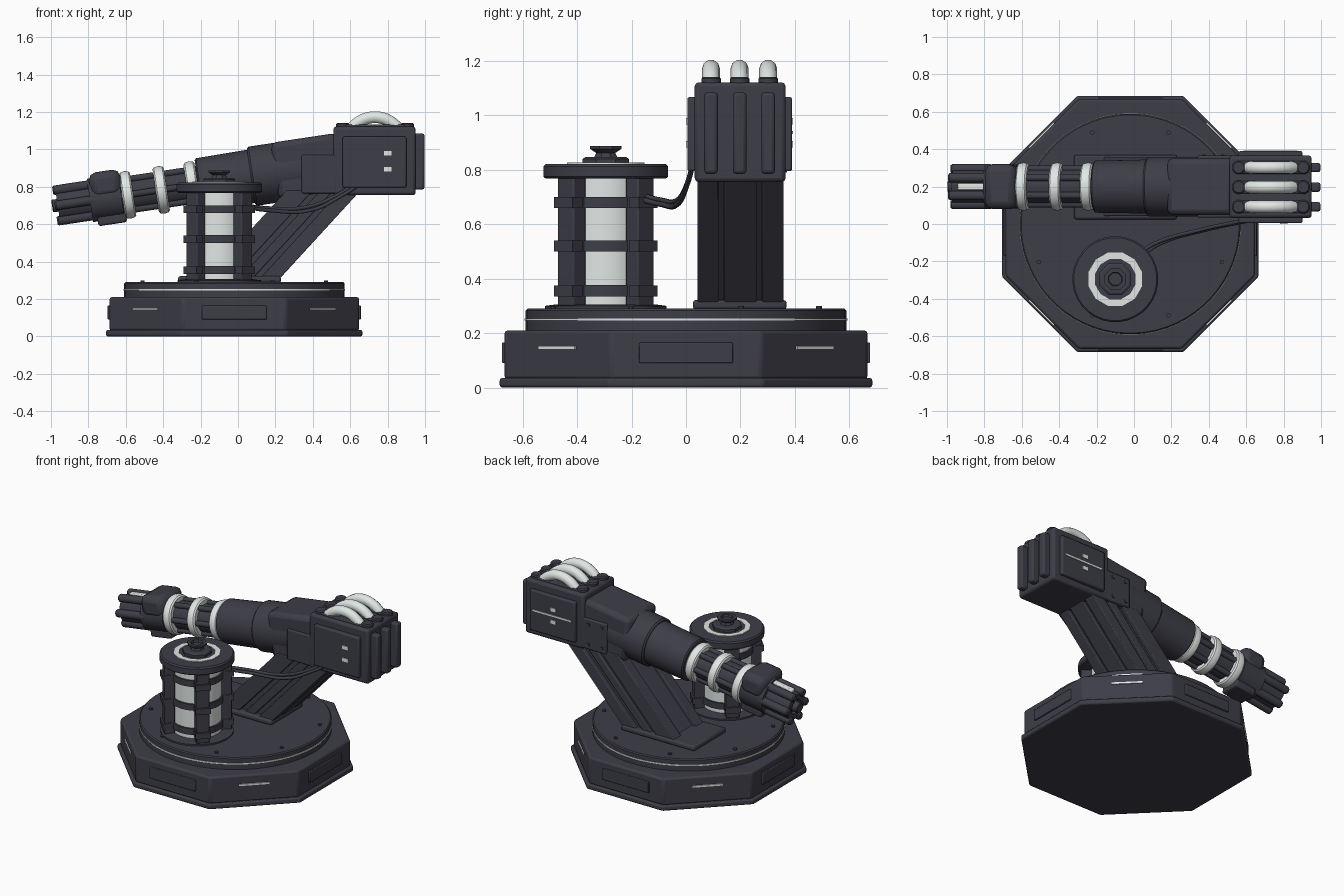
import bpy, bmesh
from math import pi, sin, cos, radians
from mathutils import Matrix, Vector

if "Cube" in bpy.data.objects:
    bpy.data.objects.remove(bpy.data.objects["Cube"])


def material(name, rgb, rough):
    m = bpy.data.materials.new(name)
    m.use_nodes = True
    m.diffuse_color = (*rgb, 1)
    node = m.node_tree.nodes["Principled BSDF"]
    node.inputs["Base Color"].default_value = (*rgb, 1)
    node.inputs["Roughness"].default_value = rough
    return m


DARK = material("dark gunmetal", (0.047, 0.047, 0.064), 0.6)
WHITE = material("pale white", (0.78, 0.83, 0.81), 0.5)
I = Matrix.Identity(4)


def finish(name, bm, mat, matrix=I, bevel=0):
    bmesh.ops.recalc_face_normals(bm, faces=bm.faces)
    me = bpy.data.meshes.new(name)
    bm.to_mesh(me)
    bm.free()
    me.materials.append(mat)
    ob = bpy.data.objects.new(name, me)
    bpy.context.collection.objects.link(ob)
    ob.matrix_world = matrix
    if bevel:
        mod = ob.modifiers.new("bevel", 'BEVEL')
        mod.width = bevel
        mod.segments = 2
        mod.limit_method = 'ANGLE'
    bpy.ops.object.select_all(action='DESELECT')
    ob.select_set(True)
    bpy.context.view_layer.objects.active = ob
    bpy.ops.object.shade_smooth_by_angle(angle=radians(32))
    return ob


def box(name, x, y, z, mat=DARK, matrix=I, bevel=0.0):
    bm = bmesh.new()
    bmesh.ops.create_cube(bm, size=1)
    for v in bm.verts:
        v.co = [(a + b) / 2 + c * (b - a) for (a, b), c in zip((x, y, z), v.co)]
    return finish(name, bm, mat, matrix, bevel)


def lathe(name, profile, mat=DARK, matrix=I, seg=32, closed=False, bevel=0.0):
    """Spin (radius, height) points about z; open profiles are capped."""
    bm = bmesh.new()
    rings = []
    for r, h in profile:
        angles = [2 * pi * (i + 0.5) / seg for i in range(seg)]
        rings.append([bm.verts.new((r * cos(a), r * sin(a), h)) for a in angles])
    pairs = list(zip(rings, rings[1:]))
    if closed:
        pairs.append((rings[-1], rings[0]))
    else:
        bm.faces.new(rings[0])
        bm.faces.new(rings[-1])
    for lo, hi in pairs:
        for i in range(seg):
            j = (i + 1) % seg
            bm.faces.new((lo[i], lo[j], hi[j], hi[i]))
    return finish(name, bm, mat, matrix, bevel)


def tube(name, pts, r, mat=DARK):
    """Smooth round tube through the points."""
    cu = bpy.data.curves.new(name, 'CURVE')
    cu.dimensions = '3D'
    cu.bevel_depth = r
    cu.bevel_resolution = 3
    cu.use_fill_caps = True
    sp = cu.splines.new('BEZIER')
    sp.bezier_points.add(len(pts) - 1)
    for p, co in zip(sp.bezier_points, pts):
        p.co = co
        p.handle_left_type = p.handle_right_type = 'AUTO'
    ob = bpy.data.objects.new(name, cu)
    ob.data.materials.append(mat)
    bpy.context.collection.objects.link(ob)


def at(x, y, z=0.0):
    return Matrix.Translation((x, y, z))


# --- Octagonal base ---
CENTRE = at(-0.02, 0)
OCT = 1 / cos(pi / 8)
lathe("base_lip", [(0.685 * OCT, 0), (0.685 * OCT, 0.035)], matrix=CENTRE, seg=8, bevel=0.01)
lathe("base_body", [(0.667 * OCT, 0.03), (0.667 * OCT, 0.21)], matrix=CENTRE, seg=8, bevel=0.012)
for k in range(8):
    face = CENTRE @ Matrix.Rotation(k * pi / 4, 4, 'Z')
    if k % 2 == 0:
        box("base_panel", (0.65, 0.677), (-0.172, 0.172), (0.09, 0.165), matrix=face, bevel=0.004)
    else:
        box("base_light_strip", (0.65, 0.674), (-0.095, 0.095), (0.14, 0.152), WHITE, face)

# --- Turntable ---
lathe("turntable", [(0.59, 0.2), (0.59, 0.283), (0.583, 0.29)], matrix=CENTRE, seg=64)
lathe("turntable_light_ring", [(0.58, 0.246), (0.594, 0.246), (0.594, 0.254), (0.58, 0.254)],
      WHITE, CENTRE, 64, True)
for k in range(8):
    a = pi / 8 + k * pi / 4
    lathe("turntable_bolt", [(0.012, 0.285), (0.012, 0.3)],
          matrix=CENTRE @ at(0.53 * cos(a), 0.53 * sin(a)), seg=8)

# --- Canister ---
CAN = at(-0.1, -0.295)
lathe("canister_foot", [(0.225, 0.288), (0.225, 0.3), (0.18, 0.306)], matrix=CAN)
lathe("canister_glass", [(0.15, 0.3), (0.15, 0.78)], WHITE, CAN, 48)
for z in (0.355, 0.52, 0.68):
    lathe("canister_band", [(0.161, z - 0.021), (0.161, z + 0.021)], matrix=CAN, seg=48)
for k in range(4):
    post = CAN @ Matrix.Rotation(pi / 4 + k * pi / 2, 4, 'Z')
    box("canister_post", (0.145, 0.21), (-0.042, 0.042), (0.3, 0.78), matrix=post, bevel=0.006)
    for z in (0.355, 0.52, 0.68):
        box("post_clamp", (0.17, 0.222), (-0.048, 0.048), (z - 0.02, z + 0.02), matrix=post)
lathe("canister_cap", [(0.222, 0.768), (0.23, 0.775), (0.23, 0.813), (0.222, 0.822)], matrix=CAN)
lathe("cap_light_ring", [(0.112, 0.815), (0.148, 0.815), (0.148, 0.827), (0.112, 0.827)],
      WHITE, CAN, 12, True)
lathe("cap_hub", [(0.092, 0.815), (0.092, 0.84), (0.08, 0.848), (0.045, 0.848), (0.038, 0.862),
                  (0.062, 0.877), (0.062, 0.888), (0.04, 0.888), (0.035, 0.872)], matrix=CAN, seg=8)


# --- Slanted support arm ---
def slant(name, x0, x1, y0, y1):
    bm = bmesh.new()
    ends = [[bm.verts.new((x, y, z)) for x, z in
             ((x0, 0.3), (x1, 0.3), (x1 + 0.44, 0.78), (x0 + 0.44, 0.78))] for y in (y0, y1)]
    bm.faces.new(ends[0])
    bm.faces.new(ends[1])
    for i in range(4):
        j = (i + 1) % 4
        bm.faces.new((ends[0][i], ends[0][j], ends[1][j], ends[1][i]))
    finish(name, bm, DARK, I, 0.005)


box("arm_foot", (-0.32, 0.23), (0.025, 0.37), (0.286, 0.322), bevel=0.012)
slant("arm_core", -0.15, 0.19, 0.07, 0.33)
slant("arm_belly_rib", 0.1, 0.215, 0.14, 0.26)
for y0, y1 in ((0.042, 0.12), (0.28, 0.358)):
    slant("arm_lower_rail", 0.11, 0.215, y0, y1)
    slant("arm_middle_rail", 0.0, 0.07, y0 + 0.01, y1 - 0.01)
    slant("arm_upper_rail", -0.18, -0.04, y0, y1)

# --- Breech head ---
box("head", (0.51, 0.95), (0.032, 0.366), (0.755, 1.122), bevel=0.015)
for side, (y0, y1) in (("right", (0.005, 0.05)), ("left", (0.35, 0.39))):
    box(f"head_{side}_panel", (0.56, 0.9), (y0, y1), (0.795, 1.068), bevel=0.008)
for z in (0.895, 0.978):
    box("panel_light", (0.78, 0.822), (0.0, 0.01), (z - 0.012, z + 0.012), WHITE)
    box("panel_light_rear", (0.7, 0.74), (0.385, 0.394), (z - 0.012, z + 0.012), WHITE)
box("panel_strip_rear", (0.585, 0.875), (0.385, 0.394), (0.931, 0.942), WHITE)
for y in (0.092, 0.197, 0.302):
    box("head_fin", (0.94, 0.997), (y - 0.025, y + 0.025), (0.785, 1.085), bevel=0.012)
    for x in (0.56, 0.905):
        lathe("coil_socket", [(0.037, 1.11), (0.037, 1.135), (0.03, 1.142)], matrix=at(x, y), seg=12)
    box("coil_seat", (0.56, 0.905), (y - 0.034, y + 0.034), (1.11, 1.132), bevel=0.006)
    arc = [radians(20 + 14 * i) for i in range(11)]
    tube("coil_tube", [(0.732 + 0.155 * cos(a), y, 1.017 + 0.155 * sin(a)) for a in arc],
         0.033, WHITE)

# --- Barrel, built along its own tilted axis ---
B = at(0, 0.2, 0.845) @ Matrix.Rotation(radians(-8.5), 4, 'Y')
SPIN = B @ Matrix.Rotation(pi / 2, 4, 'Y')
box("receiver", (0.2, 0.56), (-0.152, 0.152), (-0.145, 0.162), matrix=B, bevel=0.03)
box("receiver_plate", (0.34, 0.53), (0.034, 0.366), (0.765, 0.97), bevel=0.008)
for x in (0.375, 0.475):
    for z in (0.8, 0.935):
        box("plate_bolt", (x - 0.009, x + 0.009), (0.36, 0.372), (z - 0.009, z + 0.009))
lathe("rear_sleeve", [(0.15, 0.07), (0.16, 0.08), (0.16, 0.5)], matrix=SPIN, seg=40)
lathe("front_sleeve", [(0.13, -0.215), (0.14, -0.207), (0.145, 0.1)], matrix=SPIN, seg=40)
lathe("barrel_core", [(0.05, -0.95), (0.05, -0.975), (0.09, -0.975), (0.09, -0.1)],
      matrix=SPIN, seg=24)
for k in range(6):
    a = k * pi / 3
    rod = B @ at(0, 0.095 * cos(a), 0.095 * sin(a)) @ Matrix.Rotation(pi / 2, 4, 'Y')
    lathe("barrel_rod", [(0.02, -0.99), (0.026, -0.982), (0.026, -0.78), (0.018, -0.75),
                         (0.018, -0.2)], matrix=rod, seg=12)
lathe("muzzle_hub", [(0.03, -1.005), (0.035, -1.0), (0.035, -0.94)], matrix=SPIN, seg=12)
lathe("muzzle_collar", [(0.118, -0.8), (0.118, -0.63)], matrix=SPIN, seg=24)
box("muzzle_shroud_top", (-0.79, -0.62), (-0.12, 0.12), (0.0, 0.145), matrix=B, bevel=0.04)
box("muzzle_shroud_bottom", (-0.775, -0.62), (-0.07, 0.07), (-0.143, -0.09), matrix=B, bevel=0.012)
box("muzzle_light", (-0.94, -0.79), (-0.018, 0.018), (0.08, 0.108), WHITE, B, 0.006)
for x in (-0.597, -0.415, -0.248):
    lathe("barrel_ring", [(0.085, x - 0.03), (0.115, x - 0.03), (0.124, x - 0.022), (0.129, x),
                          (0.124, x + 0.022), (0.115, x + 0.03), (0.085, x + 0.03)],
          WHITE, SPIN, 40, True)

# --- Feed cables from canister to head ---
for d in (0.0, 0.03):
    tube("feed_cable", [(0.02 + d, -0.16, 0.705 - d / 2), (0.12 + d, -0.1, 0.69 - d / 2),
                        (0.36 + d, -0.03, 0.69 - d / 2), (0.52 + d, 0.005, 0.75),
                        (0.63 + d, 0.025, 0.82)], 0.01)
